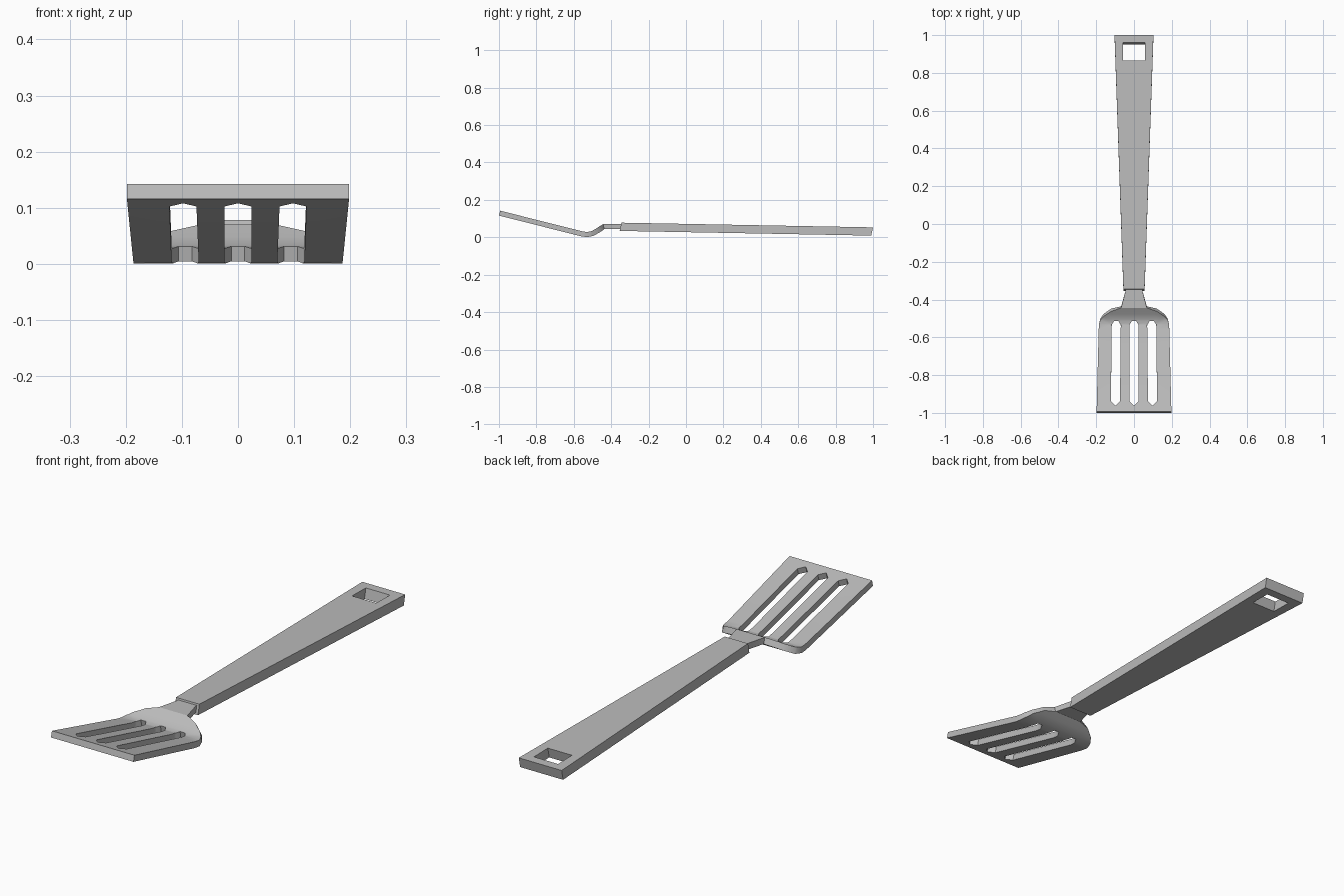
import bpy, bmesh
from mathutils import Vector

cube = bpy.data.objects.get("Cube")
if cube:
    bpy.data.objects.remove(cube, do_unlink=True)

grey = bpy.data.materials.new("grey")
grey.use_nodes = True
COLOUR = (0.5, 0.5, 0.5, 1)
grey.diffuse_color = COLOUR
grey.node_tree.nodes["Principled BSDF"].inputs["Base Color"].default_value = COLOUR


def mirrored(half):
    """Close a right-hand half outline by mirroring it across x = 0."""
    return half + [(-x, y) for x, y in reversed(half)]


def sample(path, y):
    """Height and normal of the centre line at y, normals blended at knots."""
    segs = list(zip(path, path[1:]))
    normals, z = [], None
    for (y0, z0), (y1, z1) in segs:
        if y0 - 1e-4 <= y <= y1 + 1e-4:
            z = z0 + (z1 - z0) * (y - y0) / (y1 - y0)
            normals.append(Vector((0, z0 - z1, y1 - y0)).normalized())
    return z, sum(normals, Vector()).normalized()


def bent_plate(name, loops, path, thickness, lean=0.0):
    """Fill outline and holes, thicken, and bend along the centre line."""
    bm = bmesh.new()
    for loop in loops:
        verts = [bm.verts.new((x, y, 0)) for x, y in loop]
        for a, b in zip(verts, verts[1:] + verts[:1]):
            bm.edges.new((a, b))
    bmesh.ops.triangle_fill(bm, use_beauty=True, edges=bm.edges[:])
    for y, _ in path[1:-1]:
        bmesh.ops.bisect_plane(bm, geom=bm.verts[:] + bm.edges[:] + bm.faces[:],
                               dist=1e-4, plane_co=(0, y, 0), plane_no=(0, 1, 0))
    bottom = bm.verts[:]
    new = bmesh.ops.extrude_face_region(bm, geom=bm.faces[:])["geom"]
    top = [g for g in new if isinstance(g, bmesh.types.BMVert)]
    for verts, side in ((bottom, -0.5), (top, 0.5)):
        for v in verts:
            z, normal = sample(path, v.co.y)
            offset = (normal + Vector((0, lean, 0))) * thickness * side
            v.co = Vector((v.co.x, v.co.y, z)) + offset
    bmesh.ops.recalc_face_normals(bm, faces=bm.faces[:])
    mesh = bpy.data.meshes.new(name)
    bm.to_mesh(mesh)
    bm.free()
    mesh.materials.append(grey)
    obj = bpy.data.objects.new(name, mesh)
    bpy.context.collection.objects.link(obj)
    bpy.ops.object.select_all(action="DESELECT")
    obj.select_set(True)
    bpy.context.view_layer.objects.active = obj
    bpy.ops.object.shade_smooth_by_angle(angle=0.5)
    return obj


def slot(front_x, rear_x):
    """Long slot with a pointed front and a chamfered rear."""
    w = 0.024
    return [(front_x, -0.965), (front_x + w, -0.942), (rear_x + w, -0.535),
            (rear_x + w / 2, -0.512), (rear_x - w / 2, -0.512),
            (rear_x - w, -0.535), (front_x - w, -0.942)]


# Slotted blade with its upturned neck
blade_outline = mirrored([(0.198, -0.9965), (0.186, -0.53), (0.178, -0.505),
                          (0.16, -0.482), (0.12, -0.455), (0.068, -0.44),
                          (0.045, -0.355), (0.045, -0.34)])
slots = [slot(0.098 * s, 0.094 * s) for s in (-1, 0, 1)]
blade_path = [(-0.9965, 0.129), (-0.56, 0.019), (-0.53, 0.0145), (-0.50, 0.02),
              (-0.47, 0.037), (-0.44, 0.057), (-0.34, 0.057)]
bent_plate("slotted_blade", [blade_outline] + slots, blade_path, 0.027)

# Tapered handle with a square hanging hole
handle_outline = mirrored([(0.056, -0.35), (0.103, 0.995)])
hole = mirrored([(0.058, 0.86), (0.058, 0.955)])
bent_plate("handle", [handle_outline, hole],
           [(-0.35, 0.056), (0.995, 0.031)], 0.044, lean=0.2)
